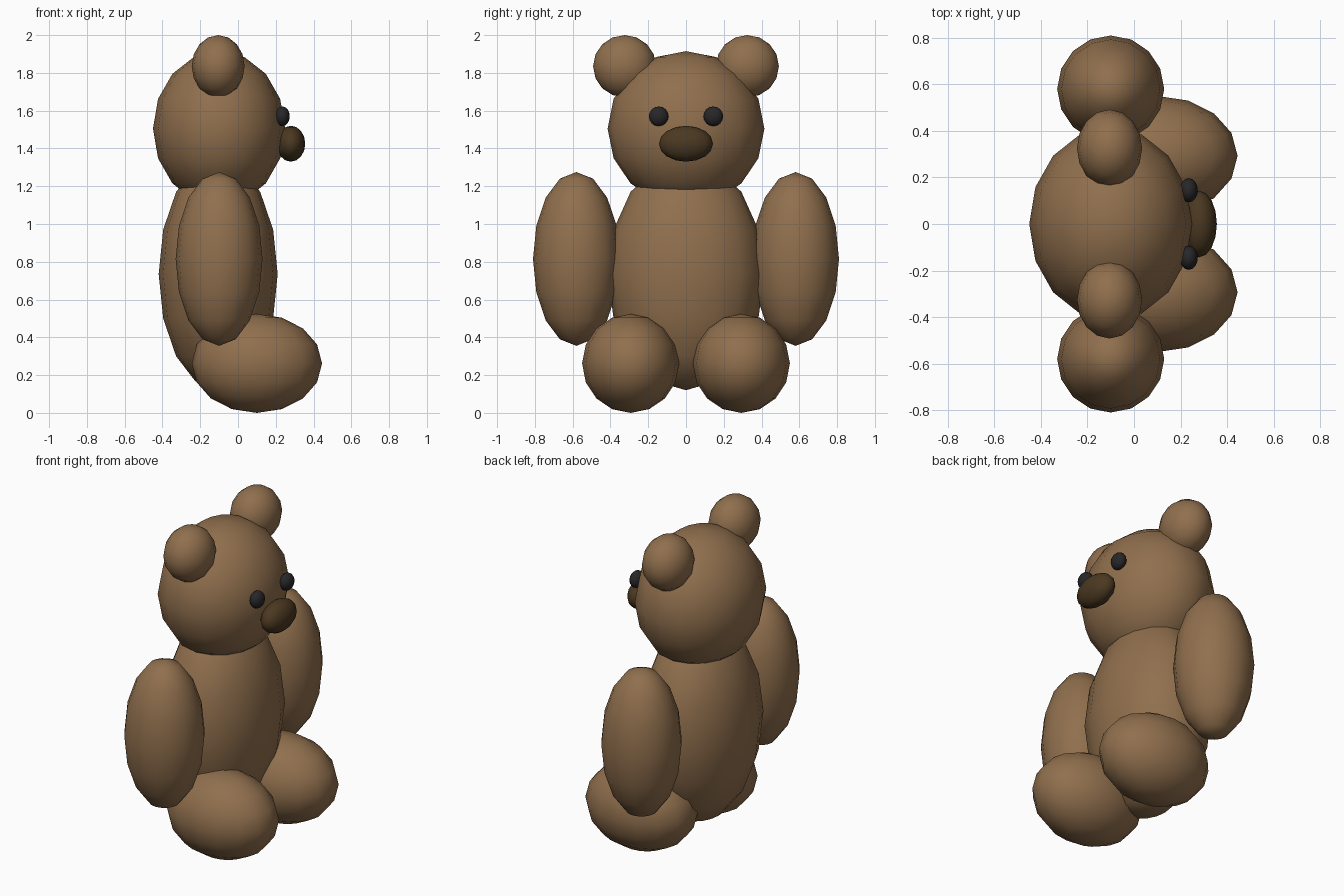
import bpy

cube = bpy.data.objects.get("Cube")
if cube:
    bpy.data.objects.remove(cube, do_unlink=True)


def material(name, rgb):
    mat = bpy.data.materials.new(name)
    mat.use_nodes = True
    color = (*rgb, 1.0)
    mat.diffuse_color = color
    mat.node_tree.nodes["Principled BSDF"].inputs["Base Color"].default_value = color
    return mat


brown = material("brown fur", (0.28, 0.16, 0.075))
dark_brown = material("dark brown snout", (0.07, 0.04, 0.015))
black = material("black eye", (0.02, 0.02, 0.022))


def ellipsoid(name, center, radii, mat):
    """Low-poly, smooth-shaded ellipsoid with its poles along z."""
    bpy.ops.mesh.primitive_uv_sphere_add(segments=16, ring_count=8, radius=1, location=center)
    obj = bpy.context.object
    obj.name = name
    obj.scale = radii
    bpy.ops.object.transform_apply(location=False, rotation=False, scale=True)
    bpy.ops.object.shade_smooth()
    obj.data.materials.append(mat)
    return obj


def pair(name, center, radii, mat):
    """The same ellipsoid on both sides of the body."""
    x, y, z = center
    for side, sign in (("left", 1), ("right", -1)):
        ellipsoid(f"{side}_{name}", (x, sign * y, z), radii, mat)


# Torso and head
ellipsoid("body", (-0.105, 0, 0.735), (0.315, 0.415, 0.615), brown)
ellipsoid("head", (-0.1, 0, 1.505), (0.35, 0.415, 0.41), brown)

# Limbs and ears
pair("arm", (-0.1, 0.58, 0.815), (0.23, 0.23, 0.46), brown)
pair("leg", (0.1, 0.293, 0.262), (0.345, 0.257, 0.262), brown)
pair("ear", (-0.105, 0.325, 1.835), (0.14, 0.167, 0.165), brown)

# Face
ellipsoid("snout", (0.28, 0, 1.425), (0.076, 0.143, 0.095), dark_brown)
pair("eye", (0.235, 0.145, 1.57), (0.039, 0.052, 0.052), black)
